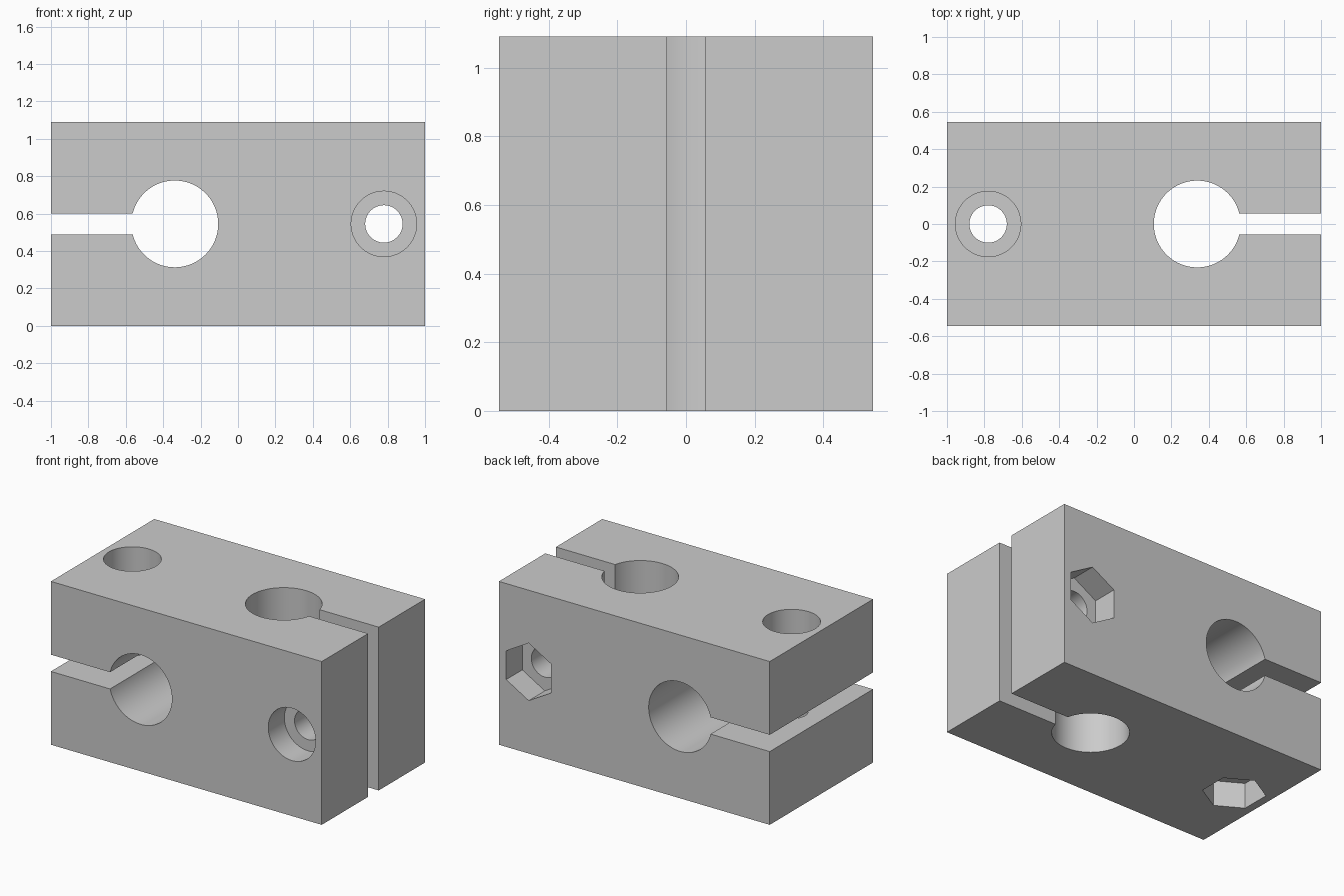
import bpy
import bmesh
from math import radians
from mathutils import Matrix, Vector

W, H = 2.0, 1.09            # block length, and its square end
HALF = H / 2
BORE_X, BORE_R = 0.338, 0.232
BOLT_X, BOLT_R = -0.78, 0.10
HEAD_R, NUT_R, RECESS = 0.175, 0.192, 0.17
SLOT = 0.112

if "Cube" in bpy.data.objects:
    bpy.data.objects.remove(bpy.data.objects["Cube"], do_unlink=True)

metal = bpy.data.materials.new("light_grey_metal")
metal.use_nodes = True
colour = (0.6, 0.6, 0.6, 1)
metal.diffuse_color = colour
metal.node_tree.nodes["Principled BSDF"].inputs["Base Color"].default_value = colour


def make_object(name, bm):
    mesh = bpy.data.meshes.new(name)
    bm.to_mesh(mesh)
    bm.free()
    mesh.materials.append(metal)
    obj = bpy.data.objects.new(name, mesh)
    bpy.context.collection.objects.link(obj)
    return obj


def box(name, low, high, frame):
    low, high = Vector(low), Vector(high)
    bm = bmesh.new()
    bmesh.ops.create_cube(bm, size=1, matrix=frame @ Matrix.Translation((low + high) / 2)
                          @ Matrix.Diagonal((*(high - low), 1)))
    return make_object(name, bm)


def prism(name, x, radius, low, high, sides, frame):
    bm = bmesh.new()
    bmesh.ops.create_cone(bm, cap_ends=True, segments=sides, radius1=radius, radius2=radius,
                          depth=high - low,
                          matrix=frame @ Matrix.Translation((x, 0, (low + high) / 2)))
    return make_object(name, bm)


def cut(target, cutter):
    cutter.hide_render = True
    mod = target.modifiers.new(cutter.name, 'BOOLEAN')
    mod.operation, mod.solver, mod.object = 'DIFFERENCE', 'EXACT', cutter
    bpy.context.view_layer.objects.active = target
    bpy.ops.object.modifier_apply(modifier=mod.name)
    bpy.data.objects.remove(cutter, do_unlink=True)


# Solid block
centre = Matrix.Translation((0, 0, HALF))
block = box("clamp_block", (-W / 2, -HALF, -HALF), (W / 2, HALF, HALF), centre)

# The same clamp is cut twice: upright, then turned end for end and laid front to back
turned = centre @ Matrix.Rotation(radians(90), 4, 'X') @ Matrix.Rotation(radians(180), 4, 'Z')
over = HALF + 0.1
for frame in (centre, turned):
    cut(block, prism("rod_bore", BORE_X, BORE_R, -over, over, 96, frame))
    cut(block, box("clamp_slot", (BORE_X, -SLOT / 2, -over), (W / 2 + 0.1, SLOT / 2, over), frame))
    cut(block, prism("bolt_hole", BOLT_X, BOLT_R, -over, over, 64, frame))
    cut(block, prism("bolt_head_recess", BOLT_X, HEAD_R, HALF - RECESS, over, 64, frame))
    cut(block, prism("hex_nut_recess", BOLT_X, NUT_R, -over, RECESS - HALF, 6, frame))

# Smooth bores, crisp edges
bpy.ops.object.select_all(action='DESELECT')
block.select_set(True)
bpy.context.view_layer.objects.active = block
bpy.ops.object.shade_smooth_by_angle(angle=radians(30))
